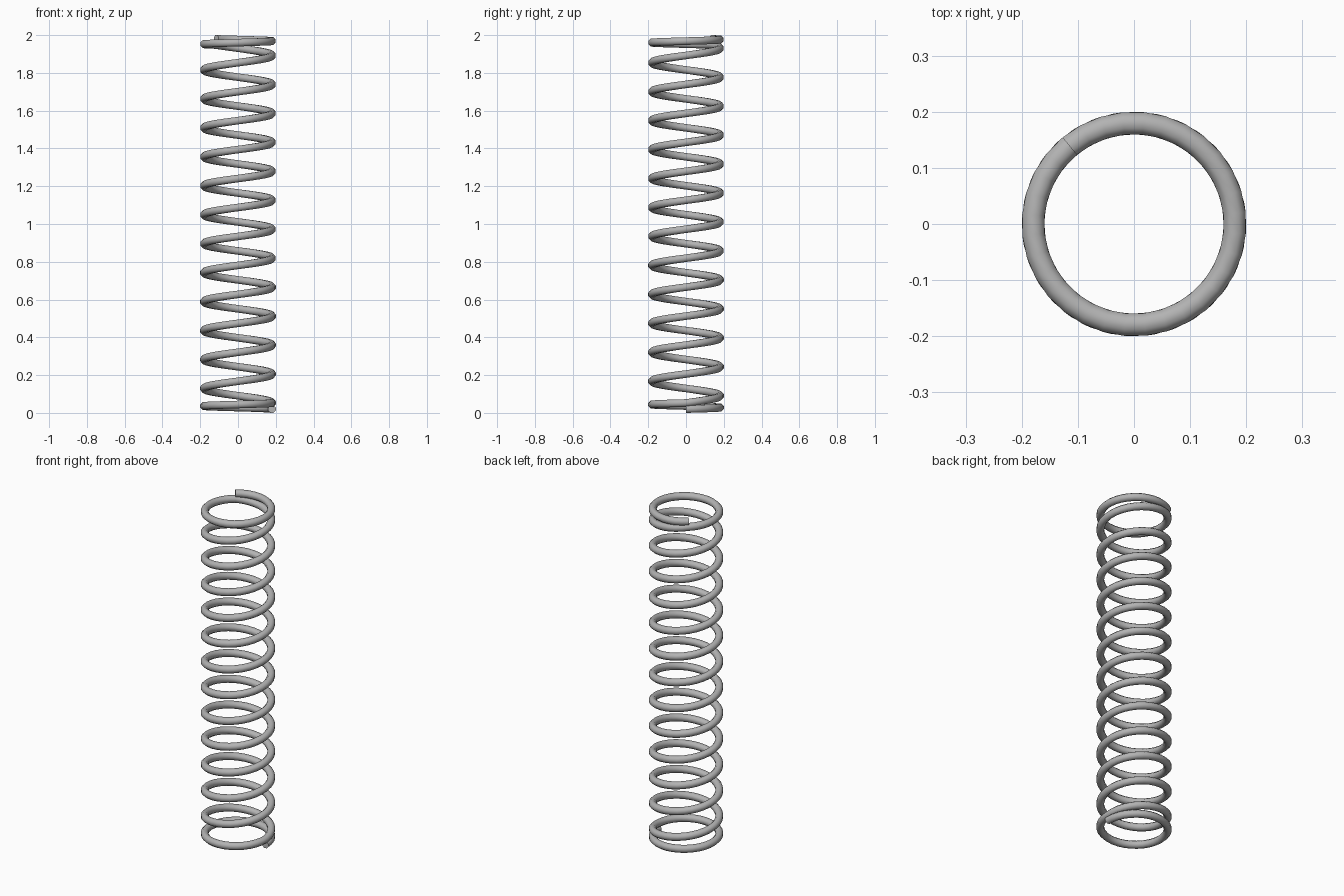
import bpy
import bmesh
from math import cos, sin, pi, tau, ceil
from mathutils import Vector

cube = bpy.data.objects.get("Cube")
if cube:
    bpy.data.objects.remove(cube, do_unlink=True)

COIL_RADIUS = 0.18
WIRE_RADIUS = 0.02
TURNS = 14.36
CLOSED_PITCH = 0.0325      # pitch of the closed turn at each end
STEPS = 32                 # rings per turn
SIDES = 8
HEIGHT = 2.0

OPEN_PITCH = (HEIGHT - 2 * WIRE_RADIUS - 2 * CLOSED_PITCH) / (TURNS - 2)


def coil_height(turn):
    """Height of the wire centre: closed turn, open turns, closed turn."""
    low = min(turn, 1)
    middle = min(max(turn - 1, 0), TURNS - 2)
    high = max(turn - TURNS + 1, 0)
    return WIRE_RADIUS + (low + high) * CLOSED_PITCH + middle * OPEN_PITCH


def coil_point(turn):
    a = turn * tau
    return Vector((COIL_RADIUS * cos(a), COIL_RADIUS * sin(a), coil_height(turn)))


# Steel material
steel = bpy.data.materials.new("grey steel")
steel.use_nodes = True
colour = (0.45, 0.45, 0.45, 1)
steel.diffuse_color = colour
steel.node_tree.nodes["Principled BSDF"].inputs["Base Color"].default_value = colour

# Wire swept along the helix, with a flat side kept on top
bm = bmesh.new()
corner = WIRE_RADIUS / cos(pi / SIDES)
count = ceil(TURNS * STEPS)
rings = []
for i in range(count + 1):
    turn = TURNS * i / count
    centre = coil_point(turn)
    outward = Vector((cos(turn * tau), sin(turn * tau), 0))
    ring = []
    for k in range(SIDES):
        b = (k + 0.5) * tau / SIDES
        offset = outward * cos(b) + Vector((0, 0, 1)) * sin(b)
        ring.append(bm.verts.new(centre + offset * corner))
    rings.append(ring)

for a, b in zip(rings, rings[1:]):
    for k in range(SIDES):
        n = (k + 1) % SIDES
        bm.faces.new((a[k], a[n], b[n], b[k]))

# Cut ends of the wire
bm.faces.new(rings[0])
bm.faces.new(rings[-1])
bmesh.ops.recalc_face_normals(bm, faces=bm.faces)

mesh = bpy.data.meshes.new("coil_spring")
bm.to_mesh(mesh)
bm.free()
mesh.materials.append(steel)
spring = bpy.data.objects.new("coil_spring", mesh)
bpy.context.collection.objects.link(spring)

# Round shading on the wire, crisp cut ends
bpy.ops.object.select_all(action='DESELECT')
spring.select_set(True)
bpy.context.view_layer.objects.active = spring
bpy.ops.object.shade_smooth_by_angle(angle=pi / 3)
